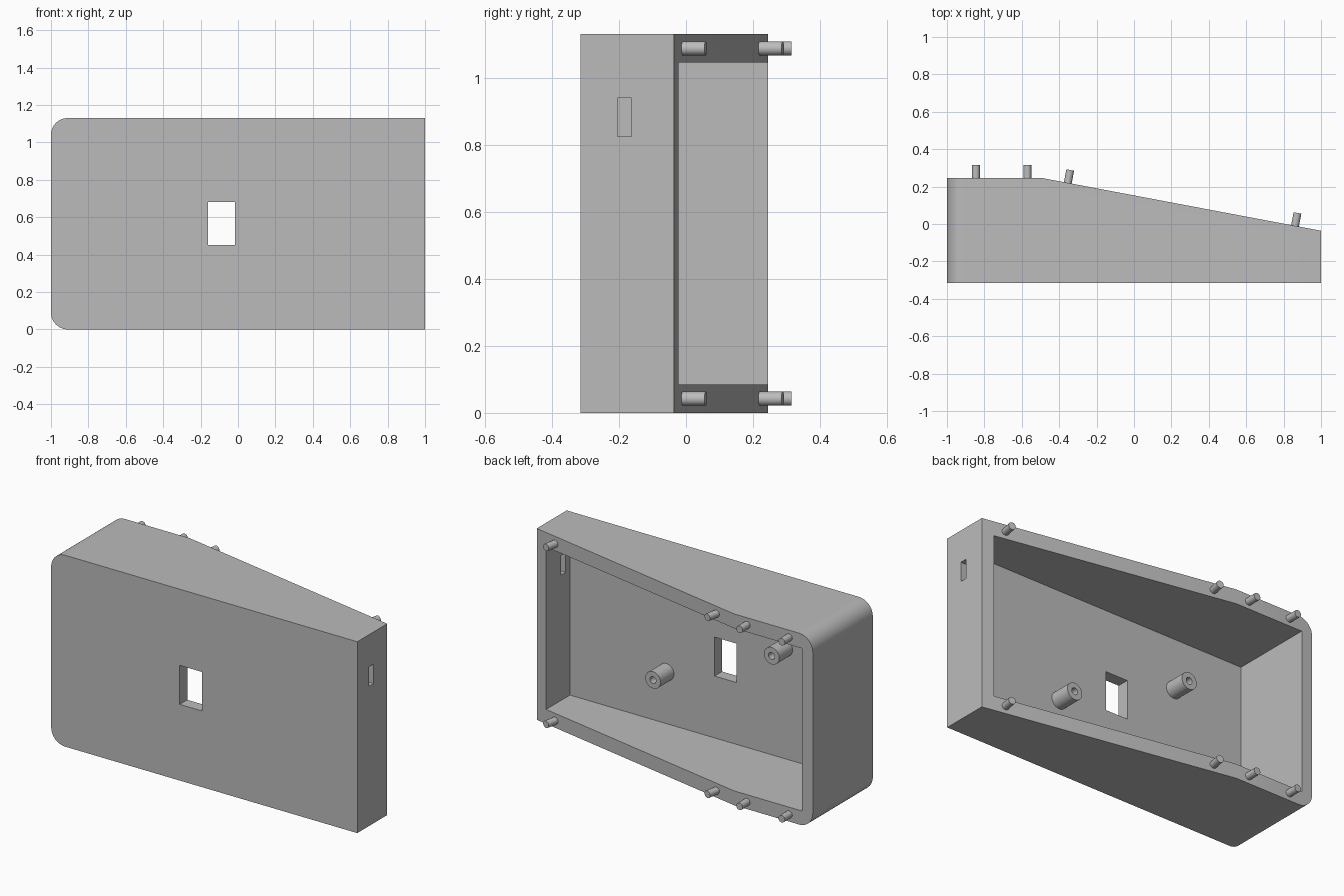
import bpy, bmesh, math
from mathutils import Vector

if "Cube" in bpy.data.objects:
    bpy.data.objects.remove(bpy.data.objects["Cube"])

HEIGHT, FRONT, BACK, LOW = 1.13, -0.315, 0.245, -0.036
BEND = -0.487
WALL, SIDE = 0.07, 0.085
SLOPE = (BACK - LOW) / (1 - BEND)

grey = bpy.data.materials.new("plain grey")
grey.use_nodes = True
colour = (0.5, 0.5, 0.5, 1)
grey.diffuse_color = colour
grey.node_tree.nodes["Principled BSDF"].inputs["Base Color"].default_value = colour


def finish(bm, name):
    bmesh.ops.recalc_face_normals(bm, faces=bm.faces)
    mesh = bpy.data.meshes.new(name)
    bm.to_mesh(mesh)
    bm.free()
    mesh.materials.append(grey)
    obj = bpy.data.objects.new(name, mesh)
    bpy.context.collection.objects.link(obj)
    return obj


def smooth(obj):
    bpy.ops.object.select_all(action="DESELECT")
    obj.select_set(True)
    bpy.context.view_layer.objects.active = obj
    bpy.ops.object.shade_smooth_by_angle(angle=math.radians(30))


def box(name, x, y, z):
    bm = bmesh.new()
    bmesh.ops.create_cube(bm, size=1)
    for v in bm.verts:
        v.co = [r[0] if c < 0 else r[1] for c, r in zip(v.co, (x, y, z))]
    return finish(bm, name)


def cut(target, cutter):
    mod = target.modifiers.new(cutter.name, "BOOLEAN")
    mod.operation, mod.solver, mod.object = "DIFFERENCE", "EXACT", cutter
    bpy.context.view_layer.objects.active = target
    bpy.ops.object.modifier_apply(modifier=mod.name)
    bpy.data.objects.remove(cutter)


def tube(name, base, direction, length, radius, bore=0, floor=0):
    """Cylinder from base along direction, with an optional blind bore."""
    profile = [(0, 0), (radius, 0), (radius, length)]
    profile += [(bore, length), (bore, floor), (0, floor)] if bore else [(0, length)]
    bm = bmesh.new()
    verts = [bm.verts.new((r, 0, h)) for r, h in profile]
    edges = [bm.edges.new(pair) for pair in zip(verts, verts[1:])]
    bmesh.ops.spin(bm, geom=verts + edges, axis=(0, 0, 1), cent=(0, 0, 0),
                   angle=math.tau, steps=32)
    bmesh.ops.remove_doubles(bm, verts=bm.verts, dist=0.0001)
    obj = finish(bm, name)
    obj.location = base
    obj.rotation_euler = Vector(direction).to_track_quat("Z", "Y").to_euler()
    smooth(obj)
    return obj


# Case: plan outline raised to full height, left corners rounded
bm = bmesh.new()
outline = [(-1, FRONT), (1, FRONT), (1, LOW), (BEND, BACK), (-1, BACK)]
base = bm.faces.new([bm.verts.new((x, y, 0)) for x, y in outline])
raised = bmesh.ops.extrude_face_region(bm, geom=[base])["geom"]
bmesh.ops.translate(bm, vec=(0, 0, HEIGHT),
                    verts=[g for g in raised if isinstance(g, bmesh.types.BMVert)])
corners = [e for e in bm.edges if all(v.co.x < -0.99 for v in e.verts)
           and abs(e.verts[0].co.z - e.verts[1].co.z) < 0.01]
bmesh.ops.bevel(bm, geom=corners, offset=0.09, segments=12, profile=0.5, affect="EDGES")
case = finish(bm, "case")

# Hollow, display window and side slot
cut(case, box("hollow", (-1 + WALL, 1 - WALL), (FRONT + WALL, 0.5), (SIDE, HEIGHT - SIDE)))
cut(case, box("window", (-0.16, -0.015), (-0.5, -0.2), (0.45, 0.68)))
cut(case, box("slot", (0.85, 1.1), (-0.205, -0.163), (0.825, 0.94)))
smooth(case)

# Screw posts on the inside of the front panel
for name, x, z in (("right_post", -0.475, 0.74), ("left_post", 0.3, 0.39)):
    tube(name, (x, FRONT + WALL - 0.01, z), (0, 1, 0), 0.135, 0.05, 0.02, 0.01)

# Locating pegs standing square to the rim, along both edges
for edge, z in (("lower", SIDE / 2), ("upper", HEIGHT - SIDE / 2)):
    for i, x in enumerate((-0.845, -0.57, -0.354, 0.861)):
        tilted = x > BEND
        normal = Vector((SLOPE if tilted else 0, 1, 0)).normalized()
        y = BACK - SLOPE * (x - BEND) if tilted else BACK
        start = Vector((x, y, z)) - normal * 0.01
        tube(f"{edge}_peg_{i + 1}", start, normal, 0.08, 0.021)
